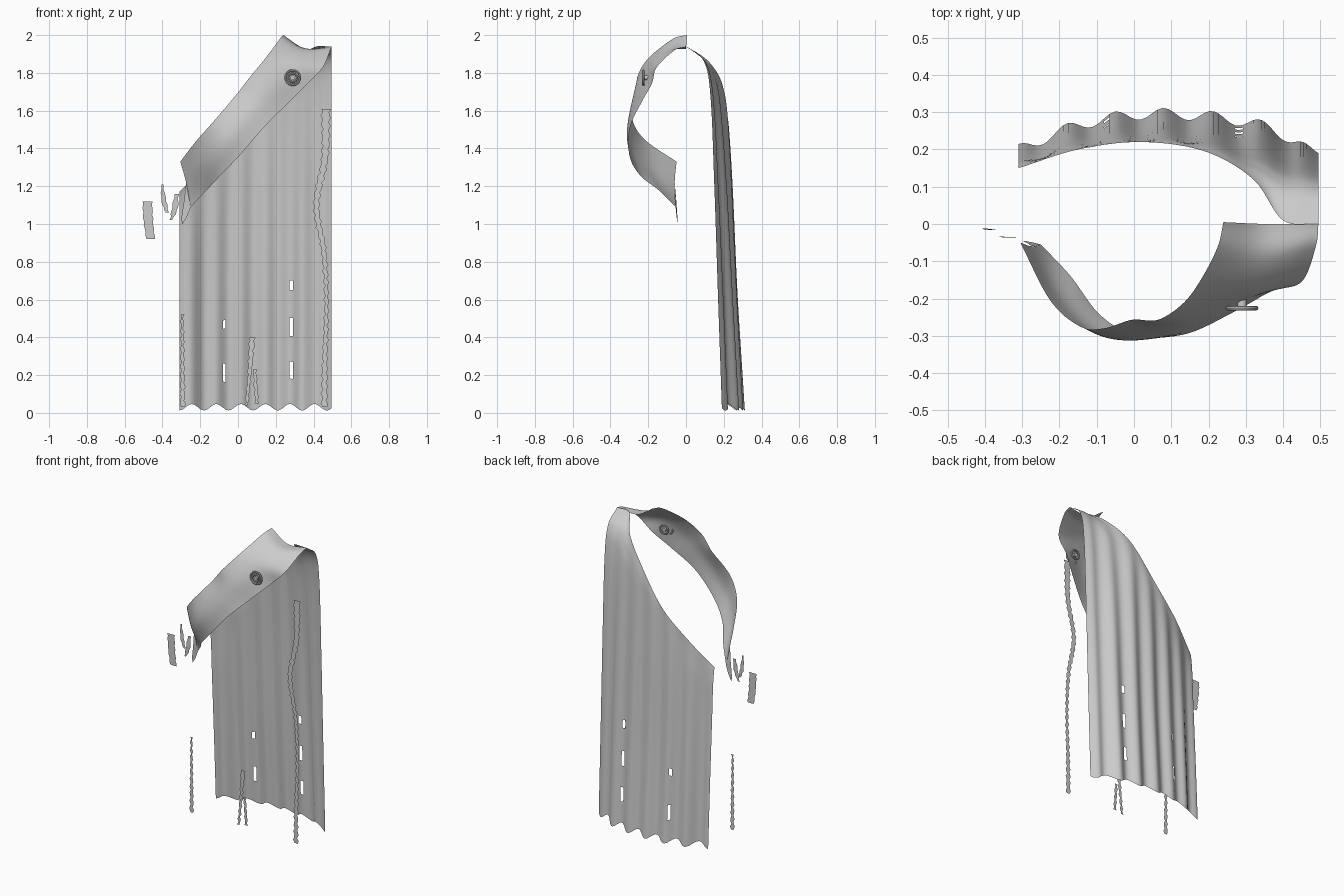
import bpy, bmesh, math
from mathutils import Vector

cloth = bpy.data.materials.new("grey cloth")
cloth.diffuse_color = (0.6, 0.6, 0.6, 1)


def spline(pts, t):
    """Catmull-Rom point at t in 0..1 along evenly spaced points."""
    n = len(pts) - 1
    i = min(int(t * n), n - 1)
    f = t * n - i
    p1, p2 = pts[i], pts[i + 1]
    p0 = pts[i - 1] if i > 0 else p1 * 2 - p2
    p3 = pts[i + 2] if i + 2 <= n else p2 * 2 - p1
    return 0.5 * (p1 * 2 + (p2 - p0) * f + (p0 * 2 - p1 * 5 + p2 * 4 - p3) * f * f
                  + (p1 * 3 - p0 - p2 * 3 + p3) * f ** 3)


def sheet(name, rows, nu, nv, shape=None, hole=None):
    """Smooth surface through rows of control points."""
    rows = [[Vector(p) for p in r] for r in rows]
    bm = bmesh.new()
    grid = []
    for i in range(nu + 1):
        u = i / nu
        col = []
        for j in range(nv + 1):
            v = j / nv
            p = spline([spline(r, v) for r in rows], u)
            col.append(bm.verts.new(shape(p, u, v) if shape else p))
        grid.append(col)
    for i in range(nu):
        for j in range(nv):
            q = [grid[i][j], grid[i + 1][j], grid[i + 1][j + 1], grid[i][j + 1]]
            c = sum((w.co for w in q), Vector()) / 4
            if not (hole and hole(c)):
                bm.faces.new(q)
    return finish(name, bm)


def finish(name, bm):
    me = bpy.data.meshes.new(name)
    bm.to_mesh(me)
    bm.free()
    me.materials.append(cloth)
    ob = bpy.data.objects.new(name, me)
    bpy.context.collection.objects.link(ob)
    for p in me.polygons:
        p.use_smooth = True
    return ob


# Back drape: columns from left to right, each running hem to top edge as (y, z)
columns = [
    (-.31, [(.20, .03), (.18, .50), (.165, .85), (.16, 1.03), (.155, 1.12), (.15, 1.17)]),
    (-.15, [(.265, .03), (.24, .55), (.22, .95), (.21, 1.15), (.203, 1.26), (.20, 1.33)]),
    (.02, [(.295, .03), (.26, .60), (.24, 1.10), (.228, 1.35), (.223, 1.45), (.22, 1.50)]),
    (.19, [(.29, .03), (.26, .60), (.235, 1.20), (.22, 1.52), (.21, 1.65), (.195, 1.73)]),
    (.32, [(.27, .03), (.24, .60), (.21, 1.20), (.18, 1.62), (.155, 1.77), (.12, 1.86)]),
    (.40, [(.24, .03), (.215, .60), (.185, 1.20), (.155, 1.67), (.11, 1.85), (.01, 1.935)]),
    (.495, [(.19, .03), (.17, .60), (.15, 1.20), (.13, 1.67), (.095, 1.86), (.0, 1.94)]),
]


def pleat(p, u, v):
    wave = math.cos(2 * math.pi * (p.x + .05) / .13)
    edge = min(1, (1 - u) * 10)
    p.y += .015 * wave * (1 - v) * edge
    p.z -= .017 * wave * max(0, 1 - v * 8)
    return p


def slit(c):
    right = abs(c.x - .28) < .007 and (.2 < c.z < .29 or .42 < c.z < .5 or .65 < c.z < .69)
    left = abs(c.x + .07) < .006 and (.17 < c.z < .24 or .43 < c.z < .47)
    return right or left


sheet("back_drape", [[(x, y, z) for y, z in c] for x, c in columns], 72, 60, pleat, slit)

# Front sash: stations from the shoulder down to the far hip, lower / middle / upper
sash = [
    [(.495, 0, 1.94), (.355, 0, 1.93), (.24, .005, 2.0)],
    [(.488, -.06, 1.92), (.345, -.085, 1.925), (.225, -.06, 1.985)],
    [(.45, -.155, 1.83), (.315, -.165, 1.87), (.185, -.14, 1.93)],
    [(.37, -.18, 1.745), (.25, -.215, 1.80), (.135, -.21, 1.865)],
    [(.27, -.235, 1.645), (.165, -.265, 1.71), (.065, -.257, 1.78)],
    [(.14, -.295, 1.515), (.07, -.295, 1.61), (-.005, -.257, 1.69)],
    [(.01, -.300, 1.365), (-.03, -.312, 1.48), (-.08, -.28, 1.60)],
    [(-.09, -.245, 1.26), (-.11, -.285, 1.39), (-.145, -.275, 1.525)],
    [(-.17, -.14, 1.175), (-.20, -.19, 1.30), (-.225, -.205, 1.435)],
    [(-.25, -.055, 1.09), (-.275, -.06, 1.22), (-.305, -.05, 1.33)],
]
sheet("front_sash", sash, 60, 14)

# Pointed end of the sash at the hip
sheet("sash_end", [[(-.25, -.055, 1.09), (-.275, -.06, 1.22)],
                   [(-.27, -.05, 1.04), (-.285, -.052, 1.13)],
                   [(-.295, -.045, 1.00), (-.30, -.045, 1.03)]], 6, 3)


# Torn ribbons: each point is (x, y, z, width)
def ribbon(name, pts, rag=.003, step=.018):
    rows = [[(x - w / 2, y, z), (x + w / 2, y, z)] for x, y, z, w in pts]
    n = max(3, int(abs(pts[0][2] - pts[-1][2]) / step))

    def ragged(p, u, v):
        p.x += rag * math.sin(u * n * 2.4 + v * 1.7)
        return p
    sheet(name, rows, n, 1, ragged)


ribbon("right_front_strip", [
    (.465, -.058, 1.61, .045), (.46, -.058, 1.35, .035), (.415, -.058, 1.10, .03),
    (.455, -.058, .85, .025), (.468, -.058, .58, .02), (.46, -.058, .30, .025),
    (.457, -.058, .03, .03)], .006)
ribbon("left_front_strip", [(-.295, -.058, .52, .012), (-.293, -.058, .03, .025)], .005)
ribbon("middle_front_strip_a", [(.075, -.057, .40, .03), (.062, -.057, .22, .02),
                                (.045, -.057, .04, .016)], .005)
ribbon("middle_front_strip_b", [(.088, -.057, .23, .018), (.10, -.057, .05, .018)], .004)

# Loose scraps beside the hip
ribbon("hip_scrap_a", [(-.48, -.004, 1.12, .05), (-.475, -.004, 1.02, .05),
                       (-.463, -.004, .92, .045)])
ribbon("hip_scrap_b", [(-.402, -.012, 1.21, .008), (-.392, -.014, 1.12, .025),
                       (-.375, -.016, 1.06, .015)])
ribbon("hip_scrap_c", [(-.325, -.035, 1.16, .02), (-.335, -.036, 1.08, .03),
                       (-.355, -.034, 1.02, .012)])

# Clasp: two rings with a small stud, by spinning round profiles
def ring(name, radius, tube, y):
    bpy.ops.mesh.primitive_torus_add(major_radius=radius, minor_radius=tube,
                                     major_segments=28, minor_segments=8,
                                     location=(.29, y, 1.775), rotation=(math.pi / 2, 0, 0))
    ob = bpy.context.object
    ob.name = name
    ob.data.materials.append(cloth)
    bpy.ops.object.shade_smooth_by_angle()


ring("clasp_front_ring", .038, .006, -.226)
ring("clasp_inner_ring", .022, .005, -.226)
ring("clasp_back_ring", .028, .005, -.19)
bpy.ops.mesh.primitive_cylinder_add(vertices=20, radius=.012, depth=.045,
                                    location=(.29, -.21, 1.775), rotation=(math.pi / 2, 0, 0))
stud = bpy.context.object
stud.name = "clasp_stud"
stud.data.materials.append(cloth)
bpy.ops.object.shade_smooth_by_angle()
